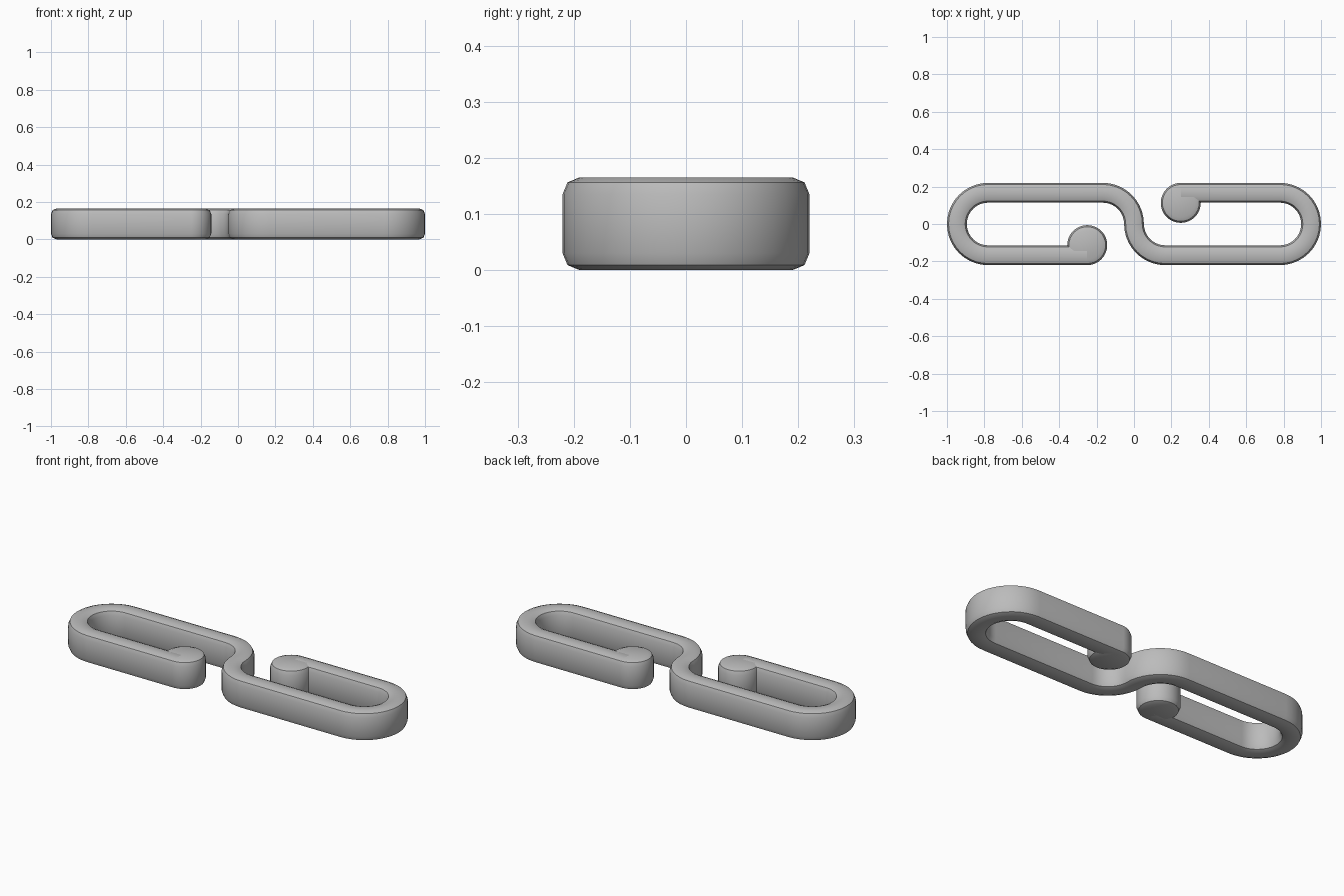
import bpy, bmesh
from math import sin, cos, pi, radians
from mathutils import Vector

cube = bpy.data.objects.get("Cube")
if cube:
    bpy.data.objects.remove(cube, do_unlink=True)

HEIGHT, WIDTH, ROUND = 0.165, 0.106, 0.03
BEND = 0.22 - WIDTH / 2      # centreline radius of every bend
END_X, KNOB_X = 0.78, 0.25
KNOB_R = 0.107

grey = bpy.data.materials.new("plain grey")
grey.use_nodes = True
grey.diffuse_color = (0.5, 0.5, 0.5, 1)
grey.node_tree.nodes["Principled BSDF"].inputs["Base Color"].default_value = (0.5, 0.5, 0.5, 1)


def finish(name, bm):
    bmesh.ops.recalc_face_normals(bm, faces=bm.faces)
    mesh = bpy.data.meshes.new(name)
    bm.to_mesh(mesh)
    bm.free()
    mesh.materials.append(grey)
    obj = bpy.data.objects.new(name, mesh)
    bpy.context.collection.objects.link(obj)
    bpy.ops.object.select_all(action='DESELECT')
    obj.select_set(True)
    bpy.context.view_layer.objects.active = obj
    bpy.ops.object.shade_smooth_by_angle(angle=radians(35))
    return obj


def arc(cx, start, end, steps):
    """Centreline points and outward normals of a bend."""
    angles = [start + (end - start) * i / steps for i in range(steps + 1)]
    return [(Vector((cx + BEND * cos(a), BEND * sin(a), 0)),
             Vector((cos(a), sin(a), 0))) for a in angles]


# Half of the S-shaped centreline, from the middle to the right-hand knob
half = [(p, -n) for p, n in arc(BEND, pi, 1.5 * pi, 10)]
half += [(p, -n) for p, n in arc(END_X, -pi / 2, pi / 2, 20)]
half.append((Vector((KNOB_X, BEND, 0)), Vector((0, -1, 0))))
# The other half is the same path turned half a circle
path = [(-p, n) for p, n in reversed(half[1:])] + half

# Rounded rectangular cross-section
section = []
for i, (sx, sz) in enumerate([(1, 1), (-1, 1), (-1, -1), (1, -1)]):
    for k in range(3):
        a = i * pi / 2 + k * pi / 4
        section.append((sx * (WIDTH / 2 - ROUND) + ROUND * cos(a),
                        HEIGHT / 2 + sz * (HEIGHT / 2 - ROUND) + ROUND * sin(a)))

# Bent bar
bm = bmesh.new()
rings = [[bm.verts.new(p + n * u + Vector((0, 0, z))) for u, z in section]
         for p, n in path]
for r0, r1 in zip(rings, rings[1:]):
    for j in range(len(section)):
        k = (j + 1) % len(section)
        bm.faces.new((r0[j], r0[k], r1[k], r1[j]))
bm.faces.new(rings[0])
bm.faces.new(rings[-1])
finish("hook_bar", bm)

# Rounded knobs closing each loop
for name, side in (("left_knob", 1), ("right_knob", -1)):
    bm = bmesh.new()
    bmesh.ops.create_cone(bm, cap_ends=True, segments=32,
                          radius1=KNOB_R, radius2=KNOB_R, depth=HEIGHT)
    rims = [e for e in bm.edges if abs(e.verts[0].co.z - e.verts[1].co.z) < 0.001]
    bmesh.ops.bevel(bm, geom=rims, offset=ROUND, segments=2, profile=0.5, affect='EDGES')
    knob = finish(name, bm)
    knob.location = (side * KNOB_X, side * (0.22 - KNOB_R), HEIGHT / 2)
